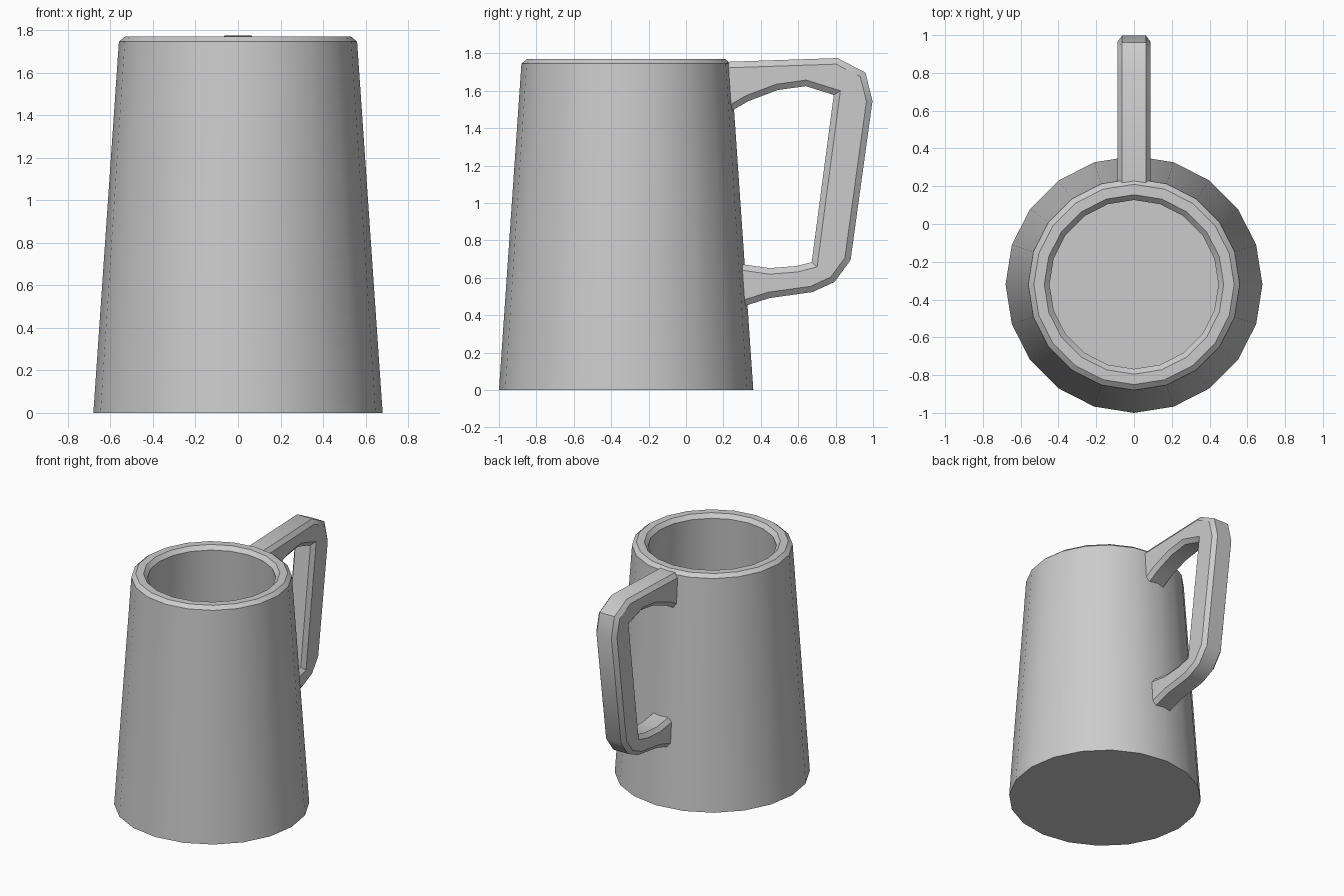
import bpy, bmesh
from math import cos, sin, pi, radians

if "Cube" in bpy.data.objects:
    bpy.data.objects.remove(bpy.data.objects["Cube"])

SIDES = 20
CENTER_Y = -0.32


def add_object(name, bm):
    bmesh.ops.recalc_face_normals(bm, faces=bm.faces[:])
    mesh = bpy.data.meshes.new(name)
    bm.to_mesh(mesh)
    bm.free()
    obj = bpy.data.objects.new(name, mesh)
    bpy.context.collection.objects.link(obj)
    bpy.ops.object.select_all(action='DESELECT')
    obj.select_set(True)
    bpy.context.view_layer.objects.active = obj
    bpy.ops.object.shade_smooth_by_angle(angle=radians(30))
    return obj


# Mug body: one closed wall profile (radius, height), capped under and inside
profile = [(0.68, 0), (0.56, 1.745), (0.53, 1.77), (0.475, 1.77),
           (0.447, 1.74), (0.56, 0.10)]
bm = bmesh.new()
rings = [[bm.verts.new((r * cos(2 * pi * i / SIDES),
                        CENTER_Y + r * sin(2 * pi * i / SIDES), z))
          for i in range(SIDES)] for r, z in profile]
for a, b in zip(rings, rings[1:]):
    for i in range(SIDES):
        j = (i + 1) % SIDES
        bm.faces.new((a[i], a[j], b[j], b[i]))
bm.faces.new(rings[0])
bm.faces.new(rings[-1])
add_object("mug_body", bm)

# Handle: side outline (y, z) extruded across x, then chamfered on both sides
outer = [(0.19, 1.754), (0.81, 1.775), (0.96, 1.697), (0.997, 1.545),
         (0.88, 0.695), (0.794, 0.578), (0.676, 0.524), (0.447, 0.492),
         (0.27, 0.436)]
inner = [(0.27, 0.677), (0.447, 0.652), (0.59, 0.663), (0.672, 0.684),
         (0.79, 1.578), (0.64, 1.625), (0.49, 1.604), (0.334, 1.545),
         (0.19, 1.462)]
bm = bmesh.new()
cap = bm.faces.new([bm.verts.new((-0.063, y, z)) for y, z in outer + inner])
ext = bmesh.ops.extrude_face_region(bm, geom=[cap], use_keep_orig=True)
moved = [g for g in ext["geom"] if isinstance(g, bmesh.types.BMVert)]
bmesh.ops.translate(bm, verts=moved, vec=(0.126, 0, 0))
bmesh.ops.recalc_face_normals(bm, faces=bm.faces[:])
caps = [f for f in bm.faces if abs(f.normal.x) > 0.9]
bmesh.ops.inset_region(bm, faces=caps, thickness=0.032, depth=0.025,
                       use_even_offset=True)
add_object("handle", bm)
